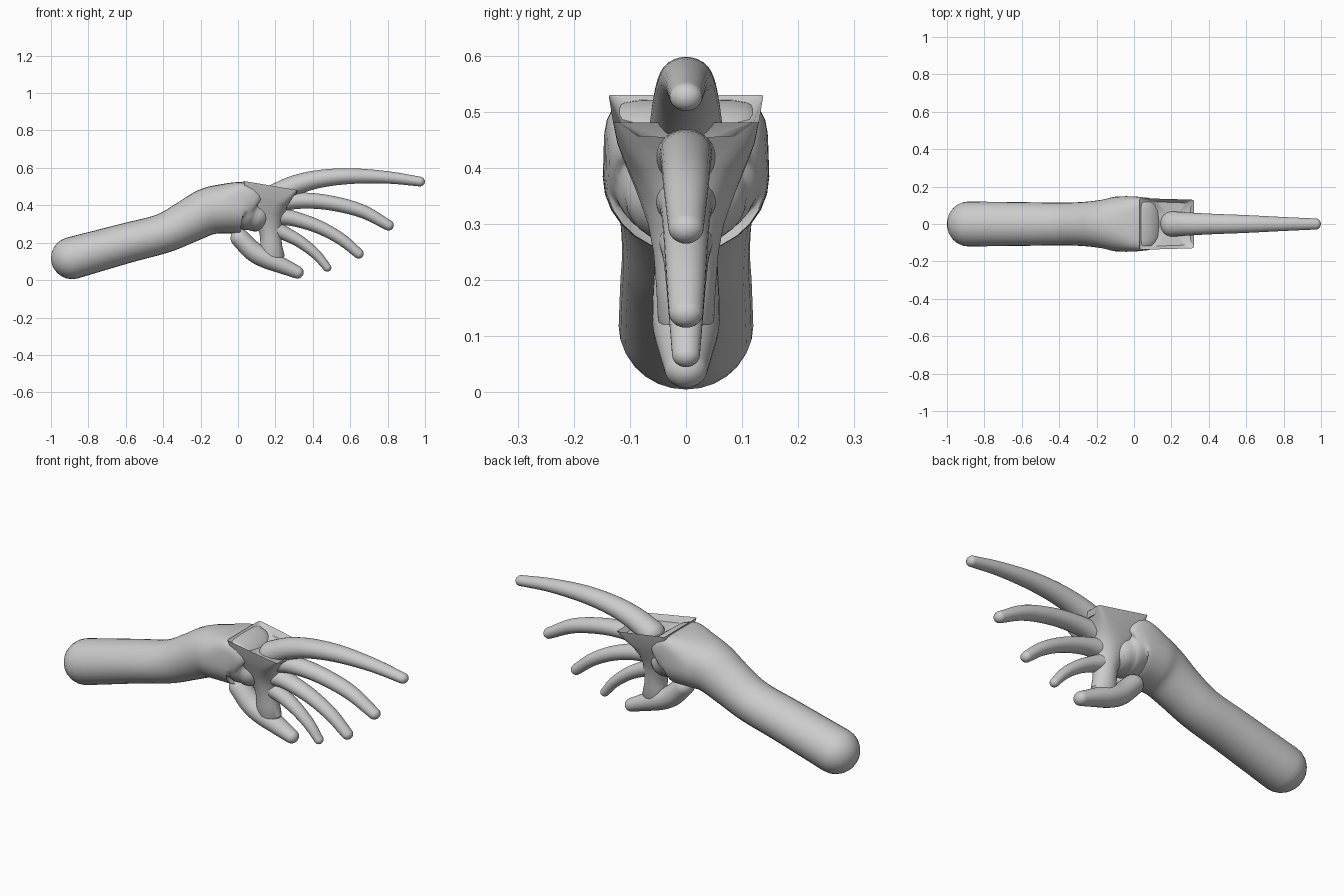
import bpy, bmesh
from math import sin, cos, pi, radians, copysign
from mathutils import Vector

if "Cube" in bpy.data.objects:
    bpy.data.objects.remove(bpy.data.objects["Cube"])

N = 28


def sgn_pow(v, e):
    return copysign(abs(v) ** e, v)


def spline(pts, steps=5):
    # Catmull-Rom through tuples of any length
    out = []
    P = [Vector(p) for p in pts]
    P = [2 * P[0] - P[1]] + P + [2 * P[-1] - P[-2]]
    for i in range(1, len(P) - 2):
        a, b, c, d = P[i - 1:i + 3]
        for k in range(steps):
            t = k / steps
            out.append(0.5 * (2 * b + (c - a) * t + (2 * a - 5 * b + 4 * c - d) * t * t
                              + (3 * b - a - 3 * c + d) * t ** 3))
    out.append(P[-2])
    return out


def loft(name, rings, angle=60):
    bm = bmesh.new()
    loops = [[bm.verts.new(p) for p in r] for r in rings]
    for a, b in zip(loops, loops[1:]):
        for i in range(N):
            j = (i + 1) % N
            bm.faces.new((a[i], a[j], b[j], b[i]))
    bm.faces.new(loops[0][::-1])
    bm.faces.new(loops[-1])
    bmesh.ops.recalc_face_normals(bm, faces=bm.faces)
    me = bpy.data.meshes.new(name)
    bm.to_mesh(me)
    bm.free()
    ob = bpy.data.objects.new(name, me)
    bpy.context.collection.objects.link(ob)
    bpy.ops.object.select_all(action='DESELECT')
    ob.select_set(True)
    bpy.context.view_layer.objects.active = ob
    bpy.ops.object.shade_smooth_by_angle(angle=radians(angle))
    return ob


def tube(name, pts):
    # points: x, z, half height, half width (y), squareness of upper half; round ends
    S = spline(pts)
    rings = []

    def ring(c, t, s, off):
        x, z, h, w, sq = c
        cx, cz = x + t.x * off, z + t.y * off
        r = []
        for i in range(N):
            a = 2 * pi * i / N
            e = sq if sin(a) > 0 else 1
            u, v = sgn_pow(cos(a), e) * w * s, sgn_pow(sin(a), e) * h * s
            r.append((cx - t.y * v, u, cz + t.x * v))
        rings.append(r)

    for i, c in enumerate(S):
        a, b = S[max(i - 1, 0)], S[min(i + 1, len(S) - 1)]
        t = Vector((b[0] - a[0], b[1] - a[1])).normalized()
        caps = [(cos(k * pi / 12), sin(k * pi / 12)) for k in (1, 2, 3, 4, 5, 5.8)]
        if i == 0:
            for s, o in reversed(caps):
                ring(c, t, s, -o * c[2])
        ring(c, t, 1, 0)
        if i == len(S) - 1:
            for s, o in caps:
                ring(c, t, s, o * c[2])
    return loft(name, rings)


# forearm running into the wrist and back of the palm
tube("forearm", [(-.887, .118, .113, .12, 1), (-.6, .197, .107, .117, 1), (-.4, .25, .106, .114, 1),
                 (-.27, .312, .115, .118, 1), (-.17, .363, .125, .13, .95), (-.09, .38, .131, .147, .8),
                 (.03, .385, .137, .145, .35), (.07, .36, .105, .125, .8), (.09, .35, .09, .11, 1)])

# flared knuckle cup: hollow top, sharp rim, then tapering down into a stem
cup = [  # x0, x1, half width, z, slope, squareness
    (.13, .25, .05, .468, -.05, 1), (.06, .31, .12, .492, -.15, .4), (.03, .32, .138, .53, -.17, .06),
    (.035, .29, .128, .475, -.15, .2), (.045, .265, .112, .42, -.1, .5), (.06, .25, .09, .36, -.05, .8),
    (.09, .24, .07, .30, 0, 1), (.115, .232, .06, .25, 0, 1), (.12, .235, .055, .19, 0, 1),
    (.11, .25, .052, .13, 0, 1), (.13, .23, .04, .1, 0, 1)]
rings = []
for x0, x1, w, z, m, e in cup:
    r = []
    for i in range(N):
        a = 2 * pi * (i + .5) / N
        x = (x0 + x1) / 2 + sgn_pow(cos(a), e) * (x1 - x0) / 2
        r.append((x, sgn_pow(sin(a), e) * w * (1 - .2 * (x - .03)), z + m * (x - x0)))
    rings.append(r)
loft("palm_cup", rings, 40)

# fingers: x, z, radius; slightly wider than tall
fingers = {
    "index_finger": [(.2, .455, .06), (.3, .505, .054), (.43, .54, .048), (.6, .556, .042),
                     (.8, .549, .033), (.973, .527, .026)],
    "middle_finger": [(.2, .41, .052), (.32, .425, .044), (.48, .415, .04), (.66, .37, .036),
                      (.805, .293, .028)],
    "ring_finger": [(.2, .345, .05), (.3, .328, .041), (.43, .285, .036), (.55, .22, .032), (.645, .142, .027)],
    "little_finger": [(.19, .275, .045), (.26, .245, .037), (.34, .2, .032), (.42, .135, .027), (.477, .067, .022)],
    "thumb": [(.01, .225, .05), (.08, .155, .053), (.15, .115, .052), (.23, .08, .044), (.317, .042, .034)],
}
for name, pts in fingers.items():
    tube(name, [(x, z, r, r * 1.13, 1) for x, z, r in pts])
